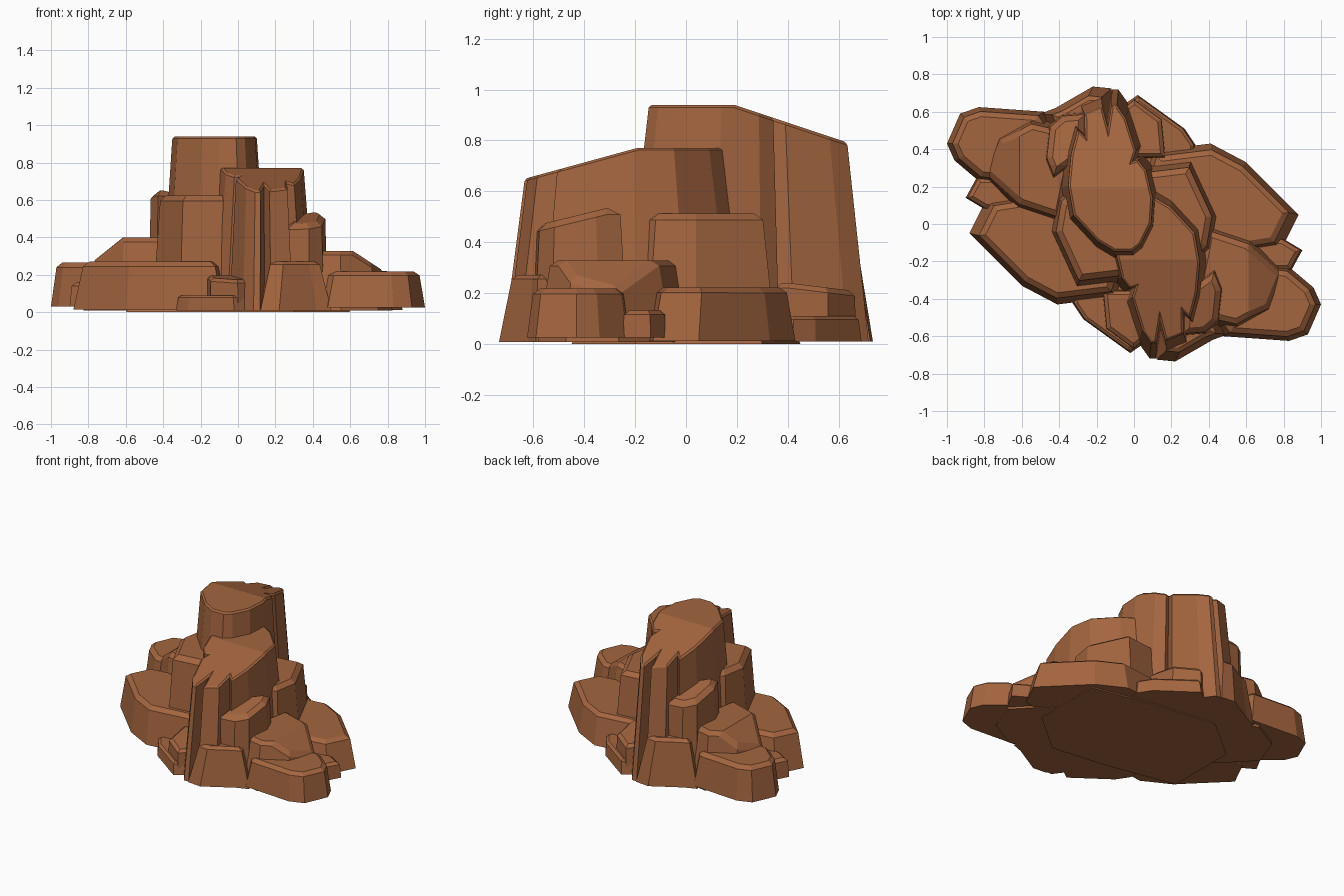
import bpy, bmesh, math
from mathutils import Vector

if "Cube" in bpy.data.objects:
    bpy.data.objects.remove(bpy.data.objects["Cube"])

stone = bpy.data.materials.new("red_brown_stone")
stone.diffuse_color = (0.37, 0.13, 0.05, 1)
stone.use_nodes = True
stone.node_tree.nodes["Principled BSDF"].inputs["Base Color"].default_value = stone.diffuse_color


def rock(name, outline, h, kb=1.0, kt=0.88, z0=0.01, bevel=0.025, clips=(), center=None):
    """Tapered prism, top sliced by planes, rim chamfered; second copy turned 180 degrees and lower."""
    n = len(outline)
    c = Vector(center) if center else sum((Vector(p) for p in outline), Vector((0, 0))) / n
    bm = bmesh.new()
    rings = []
    for k, z in ((kb, z0), (kt, h)):
        rings.append([bm.verts.new((*(c + (Vector(p) - c) * k), z)) for p in outline])
    for i in range(n):
        j = (i + 1) % n
        bm.faces.new((rings[0][i], rings[0][j], rings[1][j], rings[1][i]))
    bm.faces.new(rings[0][::-1])
    bm.faces.new(rings[1])
    bmesh.ops.recalc_face_normals(bm, faces=bm.faces[:])
    # sloping slices through the top
    for co, no in clips:
        cut = bmesh.ops.bisect_plane(bm, geom=bm.verts[:] + bm.edges[:] + bm.faces[:],
                                     plane_co=co, plane_no=Vector(no).normalized(), clear_outer=True)
        edges = [e for e in cut["geom_cut"] if isinstance(e, bmesh.types.BMEdge)]
        open_edges = [e for e in bm.edges if e.is_boundary]
        bmesh.ops.holes_fill(bm, edges=open_edges or edges, sides=0)
    bmesh.ops.recalc_face_normals(bm, faces=bm.faces[:])
    bm.normal_update()
    # chamfer the rim between top and walls
    rim = []
    for e in bm.edges:
        if len(e.link_faces) == 2:
            a, b = sorted(f.normal.z for f in e.link_faces)
            if b > 0.65 and -0.5 < a < 0.65:
                rim.append(e)
    if bevel and rim:
        bmesh.ops.bevel(bm, geom=rim, offset=bevel, segments=1, profile=0.5,
                        affect='EDGES', clamp_overlap=True)
    bmesh.ops.recalc_face_normals(bm, faces=bm.faces[:])
    me = bpy.data.meshes.new(name)
    bm.to_mesh(me)
    bm.free()
    me.materials.append(stone)
    for tag in ("high", "low"):
        ob = bpy.data.objects.new(f"{name}_{tag}", me)
        if tag == "low":
            ob.rotation_euler.z = math.pi
            ob.scale.z = 0.82
        bpy.context.collection.objects.link(ob)


# tall cracked column
rock("tall_column",
     [(0.05, -0.14), (0.11, -0.02), (0.12, 0.13), (0.08, 0.29), (0.03, 0.35), (0.0, 0.34),
      (0.02, 0.4), (-0.04, 0.58), (-0.09, 0.65), (-0.12, 0.65), (-0.14, 0.53), (-0.17, 0.64),
      (-0.27, 0.6), (-0.27, 0.48), (-0.31, 0.52), (-0.35, 0.38), (-0.37, 0.2), (-0.34, 0.03),
      (-0.2, -0.12), (-0.1, -0.18), (0.0, -0.18)],
     0.94, kb=1.17, kt=0.92, bevel=0.035, center=(-0.13, 0.25),
     clips=[((0, 0.19, 0.94), (0, 0.333, 1))])

# shoulder in front of the column
rock("shoulder",
     [(-0.3, -0.32), (-0.05, -0.29), (0.02, -0.1), (0.0, 0.1), (-0.3, 0.22), (-0.4, 0.13), (-0.43, -0.04)],
     0.625, kb=1.12, kt=0.93, bevel=0.03)

# small side pillar
rock("side_pillar",
     [(-0.26, 0.59), (-0.38, 0.58), (-0.45, 0.52), (-0.47, 0.35), (-0.43, 0.25), (-0.28, 0.36)],
     0.65, kb=1.12, kt=0.95, bevel=0.03, clips=[((-0.4, 0.35, 0.64), (0, 0.3, 1))])

# stepped ledge at the side
rock("side_ledge",
     [(-0.38, 0.0), (-0.3, 0.4), (-0.38, 0.52), (-0.55, 0.56), (-0.73, 0.46), (-0.8, 0.27), (-0.62, 0.08)],
     0.4, kb=1.1, kt=0.88, bevel=0.03, clips=[((-0.62, 0.2, 0.395), (-0.8, 0, 1))])

# broad base lobes
rock("base_front_lobe",
     [(-0.88, -0.05), (-0.6, -0.33), (-0.41, -0.43), (-0.08, -0.39), (0.0, -0.15), (-0.35, 0.2), (-0.79, 0.13)],
     0.27, kt=0.87, z0=0.015)
rock("base_side_lobe",
     [(-1.0, 0.43), (-0.96, 0.34), (-0.83, 0.23), (-0.6, 0.2), (-0.35, 0.4), (-0.48, 0.6),
      (-0.83, 0.625), (-0.93, 0.59)],
     0.265, kt=0.87, z0=0.03)

# low plinth and block on the back
rock("low_plinth",
     [(0.33, 0.42), (0.27, 0.51), (0.02, 0.69), (-0.08, 0.62), (-0.1, 0.3), (0.32, 0.3)],
     0.11, kt=0.94, bevel=0.015)
rock("low_block",
     [(0.17, 0.35), (0.15, 0.56), (0.0, 0.67), (-0.06, 0.62), (-0.06, 0.35)],
     0.24, kt=0.95, bevel=0.02, clips=[((0, 0.4, 0.24), (0, 0.12, 1))])

# small wedge between the lobes
rock("wedge",
     [(-0.9, 0.14), (-0.8, 0.08), (-0.6, 0.05), (-0.6, 0.25), (-0.84, 0.25)],
     0.16, kt=0.92, z0=0.03, bevel=0.02)

# skirt at the foot of the column
rock("column_skirt",
     [(-0.5, 0.59), (-0.42, 0.62), (-0.22, 0.735), (-0.12, 0.725), (-0.1, 0.4), (-0.4, 0.35)],
     0.33, kt=0.68, bevel=0.02)

# underside slab filling the middle
rock("foundation",
     [(-0.6, -0.3), (-0.1, -0.4), (0.3, -0.4), (0.6, -0.2), (0.6, 0.3), (0.1, 0.4), (-0.3, 0.45), (-0.6, 0.2)],
     0.1, kt=0.9, z0=0.0, bevel=0)
